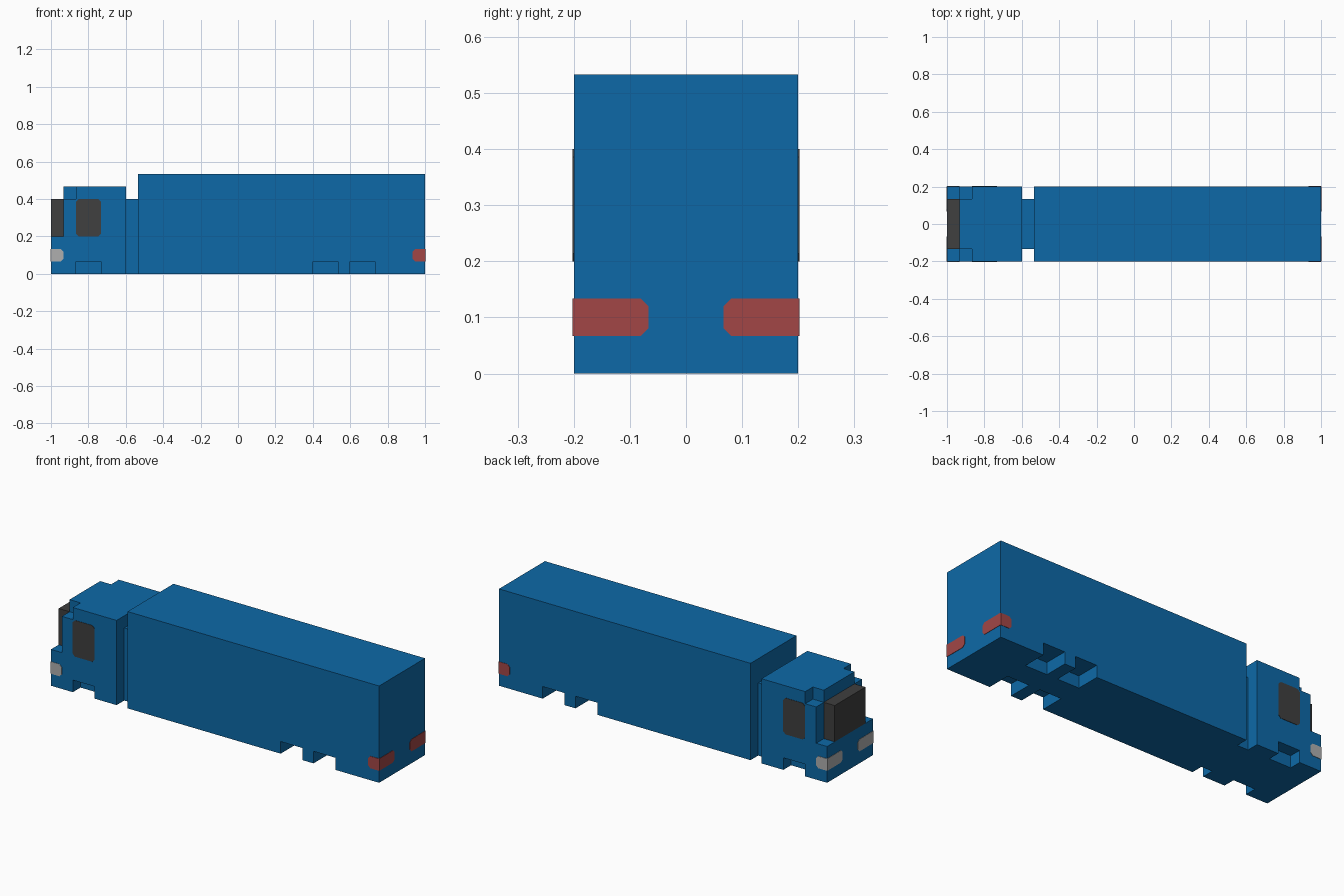
import bpy, bmesh
from mathutils import Vector

if "Cube" in bpy.data.objects:
    bpy.data.objects.remove(bpy.data.objects["Cube"], do_unlink=True)

U = 1 / 15                       # one block; the truck is 30 x 6 x 8 blocks
ORIGIN = Vector((15, 3, 0))      # block coordinates of the model centre


def material(name, r, g, b):
    m = bpy.data.materials.new(name)
    m.use_nodes = True
    m.diffuse_color = (r, g, b, 1)
    bsdf = next(n for n in m.node_tree.nodes if n.type == 'BSDF_PRINCIPLED')
    bsdf.inputs["Base Color"].default_value = (r, g, b, 1)
    return m


BLUE = material("truck blue", 0.004, 0.141, 0.39)
DARK = material("dark glass", 0.05, 0.05, 0.05)
RED = material("tail light red", 0.36, 0.062, 0.062)
GREY = material("headlight grey", 0.43, 0.43, 0.43)


def finish(name, bm, mat):
    bmesh.ops.recalc_face_normals(bm, faces=bm.faces)
    me = bpy.data.meshes.new(name)
    bm.to_mesh(me)
    bm.free()
    me.materials.append(mat)
    ob = bpy.data.objects.new(name, me)
    bpy.context.collection.objects.link(ob)
    return ob


def box(name, x, y, z, mat=BLUE):
    """Box given by its (low, high) block coordinates on each axis."""
    bm = bmesh.new()
    bmesh.ops.create_cube(bm, size=1)
    lo, hi = Vector((x[0], y[0], z[0])), Vector((x[1], y[1], z[1]))
    for v in bm.verts:
        p = (lo + hi) / 2 + v.co * (hi - lo)
        v.co = (p - ORIGIN) * U
    return finish(name, bm, mat)


def cut(ob, x, y, z):
    """Remove a box from an object."""
    cutter = box("cutter", x, y, z)
    cutter.hide_render = True
    mod = ob.modifiers.new("cut", 'BOOLEAN')
    mod.operation, mod.solver, mod.object = 'DIFFERENCE', 'EXACT', cutter
    bpy.context.view_layer.objects.active = ob
    bpy.ops.object.modifier_apply(modifier=mod.name)
    bpy.data.objects.remove(cutter, do_unlink=True)


def plate(name, mat, axis, at, out, a, z, clip_low, clip_high):
    """Thin painted panel with clipped corners on a face normal to x or y."""
    c, thick = 0.21, 0.03
    (a0, a1), (z0, z1) = a, z
    low = [(a0, z1 - c), (a0, z0 + c), (a0 + c, z0)] if clip_low else [(a0, z1), (a0, z0)]
    high = [(a1 - c, z0), (a1, z0 + c), (a1, z1 - c), (a1 - c, z1)] if clip_high else [(a1, z0), (a1, z1)]
    outline = low + high + ([(a0 + c, z1)] if clip_low else [])
    bm = bmesh.new()
    verts = []
    for s, t in outline:
        p = Vector((at, s, t) if axis == 'x' else (s, at, t))
        verts.append(bm.verts.new((p - ORIGIN) * U))
    face = bm.faces.new(verts)
    ext = bmesh.ops.extrude_face_region(bm, geom=[face])
    shift = Vector((out, 0, 0) if axis == 'x' else (0, out, 0)) * thick * U
    bmesh.ops.translate(bm, vec=shift,
                        verts=[g for g in ext["geom"] if isinstance(g, bmesh.types.BMVert)])
    return finish(name, bm, mat)


# Main volumes
trailer = box("trailer", (7, 30), (0, 6), (0, 8))
coupling = box("coupling", (5.5, 7.5), (1, 5), (0, 6))
cab = box("cab", (0, 6), (0, 6), (0, 7))
windscreen = box("windscreen", (0, 1), (1, 5), (3, 6), DARK)

# Step above the bumper
cut(cab, (-1, 1), (-1, 7), (3, 8))

for side, outer, out in (("right", 0, -1), ("left", 6, 1)):
    def depth(d):
        """Span reaching d blocks inward from this side, open outward."""
        return (-1, d) if out < 0 else (6 - d, 7)

    # Roof corner notch and wheel wells
    cut(cab, (0.5, 2), depth(1), (6, 8))
    cut(cab, (2, 4), depth(1), (-1, 1))
    for x0 in (21, 24):
        cut(trailer, (x0, x0 + 2), depth(2), (-1, 1))

    # Door window
    plate(side + "_door_window", DARK, 'y', outer, out, (2, 4), (3, 6), True, True)

    # Lights wrapping round the corners
    span = (0, 2) if out < 0 else (4, 6)
    plate(side + "_headlight_side", GREY, 'y', outer, out, (0, 1), (1, 2), False, True)
    plate(side + "_headlight_front", GREY, 'x', 0, -1, span, (1, 2), out > 0, out < 0)
    plate(side + "_tail_light_side", RED, 'y', outer, out, (29, 30), (1, 2), True, False)
    plate(side + "_tail_light_rear", RED, 'x', 30, 1, span, (1, 2), out > 0, out < 0)
